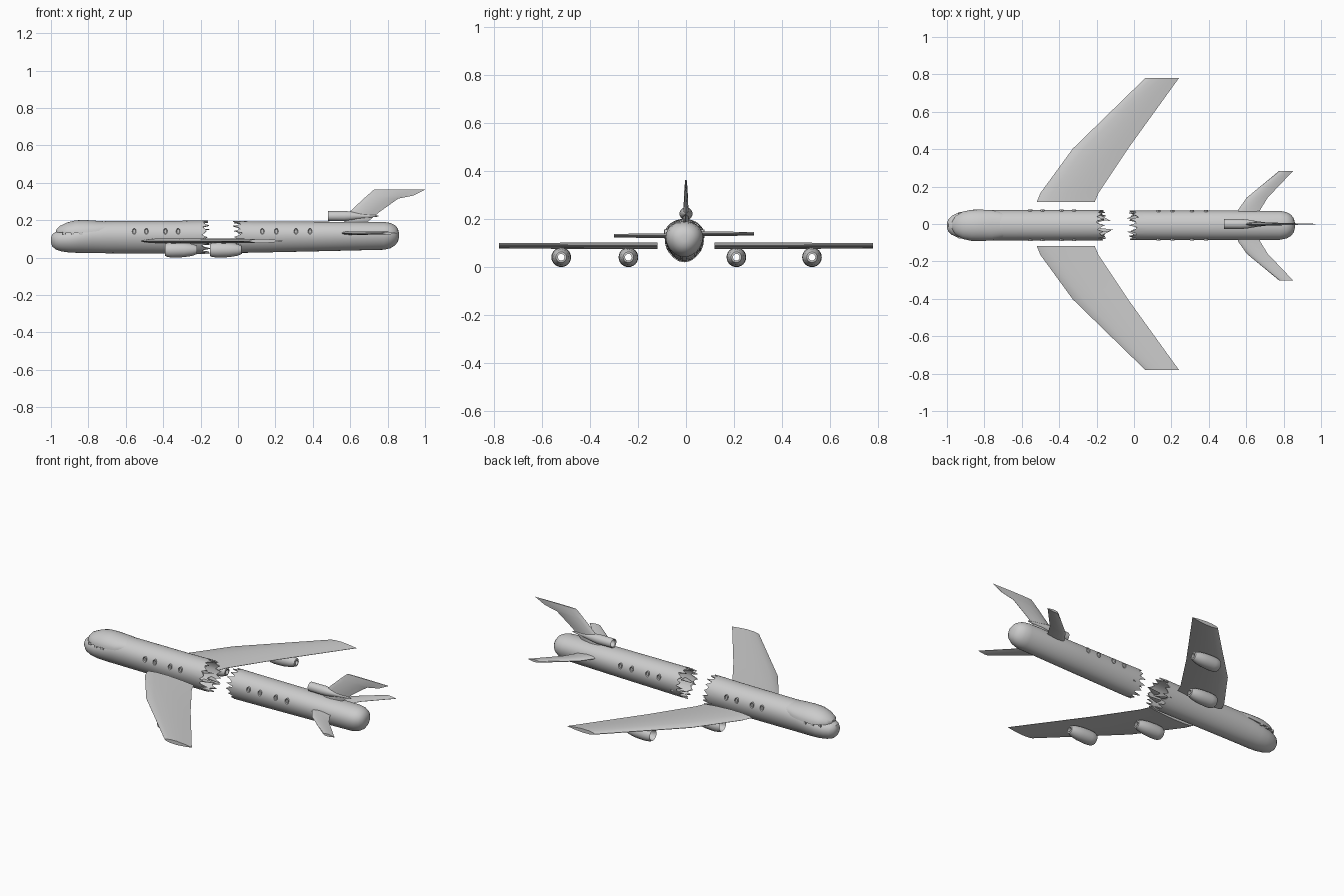
import bpy, bmesh, math, random
from mathutils import Matrix, Vector

random.seed(7)
if "Cube" in bpy.data.objects:
    bpy.data.objects.remove(bpy.data.objects["Cube"])

GREY = (0.6, 0.6, 0.6, 1)
metal = bpy.data.materials.new("plain_grey")
metal.diffuse_color = GREY
metal.use_nodes = True
metal.node_tree.nodes["Principled BSDF"].inputs["Base Color"].default_value = GREY
parts = []


def finish(name, bm):
    bmesh.ops.recalc_face_normals(bm, faces=bm.faces[:])
    mesh = bpy.data.meshes.new(name)
    bm.to_mesh(mesh)
    bm.free()
    mesh.materials.append(metal)
    ob = bpy.data.objects.new(name, mesh)
    bpy.context.collection.objects.link(ob)
    parts.append(ob)
    return ob


def loft(name, rings, wrap=False):
    """Skin a list of equal-sized rings; cap the ends, or join them if wrap."""
    bm = bmesh.new()
    rows = [[bm.verts.new(p) for p in ring] for ring in rings]
    n = len(rows[0])
    pairs = list(zip(rows, rows[1:]))
    if wrap:
        pairs.append((rows[-1], rows[0]))
    for a, b in pairs:
        for i in range(n):
            j = (i + 1) % n
            bm.faces.new((a[i], a[j], b[j], b[i]))
    if not wrap:
        bm.faces.new(rows[0])
        bm.faces.new(rows[-1])
    return finish(name, bm)


# Fuselage sections: egg-shaped, narrower below
SIDES = 48


def egg(x, bottom, top, width, yc, jag=None, shrink=1.0):
    zc, h = (bottom + top) / 2, (top - bottom) / 2 * shrink
    ring = []
    for i in range(SIDES):
        t = math.tau * i / SIDES
        y = yc + width * shrink * math.cos(t) * (1 + 0.12 * math.sin(t))
        ring.append((x + (jag[i] if jag else 0), y, zc + h * math.sin(t)))
    return ring


def teeth(size):
    """Torn edge: every third point sticks out as a spike."""
    return [size * (random.uniform(0.5, 1) if i % 3 == 0 else random.uniform(-0.1, 0.4))
            for i in range(SIDES)]


def torn_body(name, sections, yc, size):
    """The last section is the torn end, followed by a hollow inside."""
    rings = [egg(*s, yc) for s in sections[:-1]]
    end, jag = sections[-1], teeth(size)
    rings.append(egg(*end, yc, jag))
    rings.append(egg(*end, yc, jag, 0.93))
    inside = end[0] - math.copysign(0.12, size)
    rings.append(egg(inside, *end[1:], yc, None, 0.9))
    return loft(name, rings)


torn_body("front_fuselage", [
    (-1.0, 0.08, 0.105, 0.012), (-0.993, 0.06, 0.125, 0.032), (-0.975, 0.043, 0.137, 0.05),
    (-0.945, 0.033, 0.147, 0.064), (-0.9, 0.027, 0.157, 0.075), (-0.85, 0.025, 0.172, 0.08),
    (-0.78, 0.024, 0.19, 0.081), (-0.7, 0.023, 0.195, 0.081), (-0.34, 0.021, 0.196, 0.081),
    (-0.24, 0.02, 0.198, 0.081), (-0.195, 0.02, 0.199, 0.081)], -0.007, 0.05)

torn_body("rear_fuselage", [
    (0.86, 0.105, 0.135, 0.015), (0.855, 0.085, 0.155, 0.036), (0.84, 0.065, 0.173, 0.056),
    (0.815, 0.05, 0.185, 0.07), (0.78, 0.042, 0.19, 0.077), (0.4, 0.033, 0.192, 0.078),
    (0.07, 0.026, 0.194, 0.078), (0.02, 0.025, 0.195, 0.078)], -0.007, -0.05)

# Cockpit hood with an overhanging lip
hood = []
for x, base, top, w in [(-0.972, 0.136, 0.148, 0.02), (-0.955, 0.134, 0.168, 0.05),
                        (-0.915, 0.132, 0.187, 0.073), (-0.87, 0.132, 0.199, 0.083),
                        (-0.82, 0.133, 0.201, 0.084), (-0.76, 0.14, 0.197, 0.081),
                        (-0.69, 0.155, 0.192, 0.066)]:
    hood.append([(x, -0.007 + w * math.cos(math.pi * i / 16),
                  base + (top - base) * math.sin(math.pi * i / 16)) for i in range(17)])
loft("cockpit_hood", hood)

# Bent shards of skin in the break
for k, (x, y, z, lean) in enumerate([(-0.16, -0.035, 0.09, 0.1), (-0.17, 0.03, 0.07, -0.3),
                                     (-0.17, -0.05, 0.15, 0.3), (0.01, 0.04, 0.08, math.pi + 0.2),
                                     (0.01, -0.05, 0.1, math.pi - 0.2)]):
    bm = bmesh.new()
    pose = (Matrix.Translation((x, y, z)) @ Matrix.Rotation(lean, 4, "Z")
            @ Matrix.Rotation(math.pi / 2, 4, "Y") @ Matrix.Diagonal((0.2, 1, 1, 1)))
    bmesh.ops.create_cone(bm, cap_ends=True, segments=5, radius1=0.022, radius2=0.0,
                          depth=0.1, matrix=pose)
    finish(f"torn_shard_{k + 1}", bm)


# Cabin windows: raised oval rims with a sunken pane
def window(name, x, y, z, side):
    bm = bmesh.new()
    pose = (Matrix.Translation((x, y, z)) @ Matrix.Rotation(-side * math.pi / 2, 4, "X")
            @ Matrix.Diagonal((0.011, 0.016, 1, 1)))
    bmesh.ops.create_cone(bm, cap_ends=True, segments=12, radius1=1, radius2=1,
                          depth=0.012, matrix=pose)
    pane = max((f for f in bm.faces if len(f.verts) > 4),
               key=lambda f: f.calc_center_median().y * side)
    bmesh.ops.inset_region(bm, faces=[pane], thickness=0.004)
    bmesh.ops.translate(bm, verts=pane.verts[:], vec=Vector((0, -0.004 * side, 0)))
    finish(name, bm)


for side, label in ((1, "back"), (-1, "front")):
    for k, x in enumerate((-0.555, -0.49, -0.388, -0.32, 0.13, 0.205, 0.31, 0.385)):
        reach = 0.079 if x < 0 else 0.076
        window(f"cabin_window_{label}_{k + 1}", x, -0.007 + side * reach, 0.14, side)
    # Small panes below the hood
    for k, (x, reach) in enumerate(((-0.93, 0.066), (-0.885, 0.075), (-0.84, 0.08))):
        bm = bmesh.new()
        bmesh.ops.create_cube(bm, size=1, matrix=Matrix.Translation((x, -0.007 + side * reach, 0.129))
                              @ Matrix.Diagonal((0.016, 0.009, 0.014, 1)))
        finish(f"cockpit_pane_{label}_{k + 1}", bm)

# Wings, stabilisers and fin: lens-shaped sections
CHORD = ((0, 0), (0.04, 0.45), (0.2, 0.9), (0.45, 1), (0.75, 0.6), (1, 0.05))


def foil(lead, trail, half):
    upper = [(lead + (trail - lead) * u, half * h) for u, h in CHORD]
    return upper + [(x, -h - 0.0005) for x, h in reversed(upper)]


def wing(name, sections, side, z, yc=0.0):
    loft(name, [[(x, yc + side * y, z + h) for x, h in foil(lead, trail, half)]
                for y, lead, trail, half in sections])


WING = [(0.118, -0.52, -0.21, 0.013), (0.166, -0.5, -0.19, 0.013),
        (0.403, -0.327, -0.032, 0.013), (0.78, 0.06, 0.24, 0.011)]
STABILISER = [(0.06, 0.55, 0.67, 0.009), (0.085, 0.557, 0.675, 0.009),
              (0.15, 0.603, 0.715, 0.009), (0.292, 0.775, 0.85, 0.007)]
for side, label in ((1, "back"), (-1, "front")):
    wing(f"wing_{label}", WING, side, 0.089)
    wing(f"tail_stabiliser_{label}", STABILISER, side, 0.135 + 0.004 * side, -0.009)

loft("tail_fin", [[(x, h, z) for x, h in foil(lead, trail, half)]
                  for z, lead, trail, half in [
                      (0.18, 0.56, 0.68, 0.012), (0.245, 0.597, 0.758, 0.01),
                      (0.315, 0.672, 0.856, 0.007), (0.331, 0.69, 0.936, 0.006),
                      (0.363, 0.727, 1.0, 0.003)]])


# Engines: turned profiles along x
def turned(name, profile, x, y, z, wrap):
    loft(name, [[(x + dx, y + r * math.cos(math.tau * i / 24), z + r * math.sin(math.tau * i / 24))
                 for i in range(24)] for dx, r in profile], wrap)


POD = [(0, 0.032), (0.012, 0.038), (0.04, 0.041), (0.1, 0.039), (0.145, 0.032),
       (0.17, 0.022), (0.172, 0.014), (0.09, 0.014), (0.03, 0.024)]
for name, x, y in (("inner_engine_front", -0.39, -0.24), ("inner_engine_back", -0.39, 0.21),
                   ("outer_engine_front", -0.15, -0.52), ("outer_engine_back", -0.15, 0.525)):
    turned(name, POD, x, y, 0.041, True)

turned("tail_engine", [(0.08, 0.015), (0.004, 0.021), (0, 0.026), (0.09, 0.027), (0.125, 0.024),
                       (0.19, 0.013), (0.27, 0.003)], 0.48, 0, 0.222, False)

# Smooth shading with crisp edges
bpy.ops.object.select_all(action="DESELECT")
for ob in parts:
    ob.select_set(True)
bpy.context.view_layer.objects.active = parts[0]
bpy.ops.object.shade_smooth_by_angle(angle=math.radians(35))
